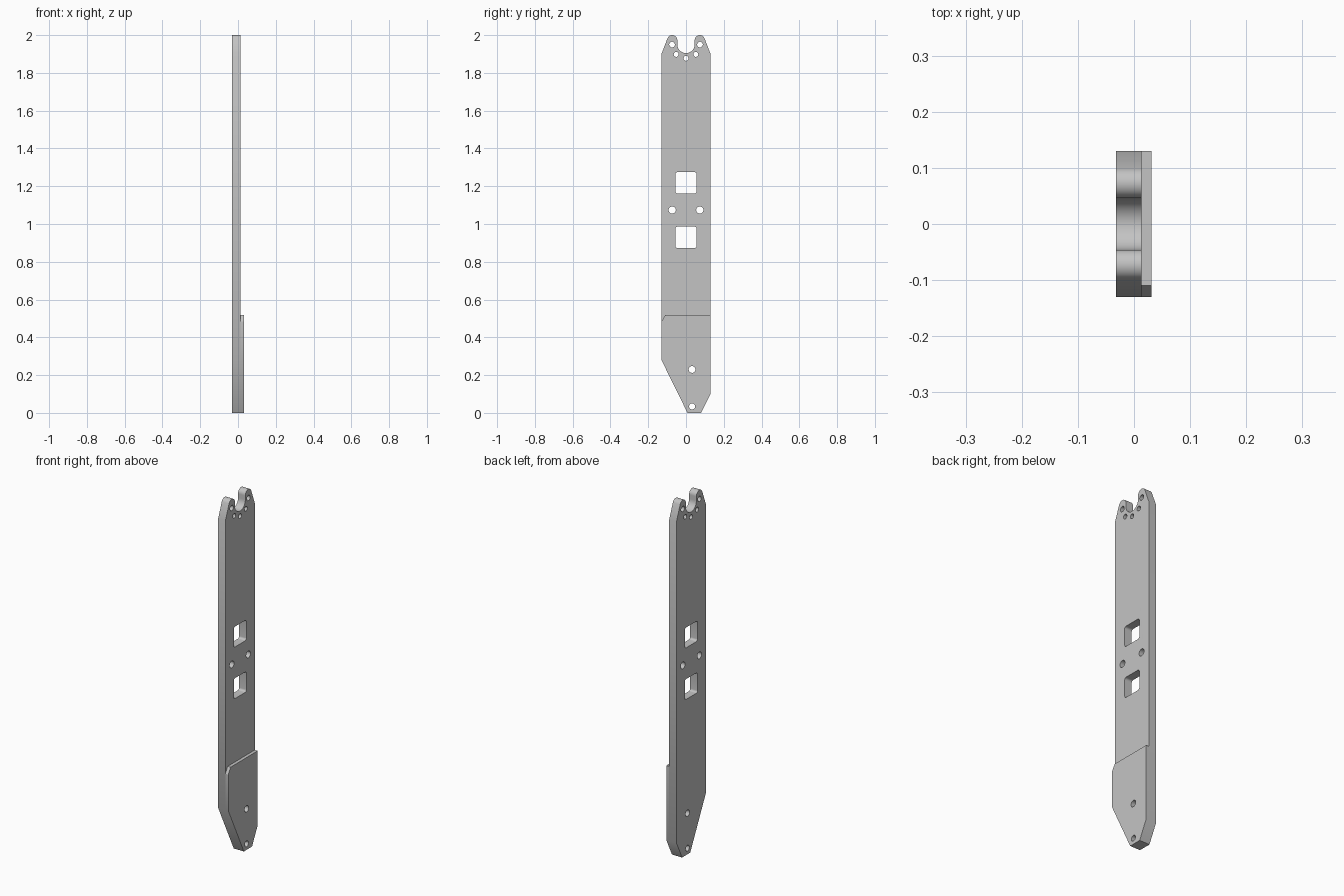
import bpy, bmesh
from math import sin, cos, radians
from mathutils import Matrix

cube = bpy.data.objects.get("Cube")
if cube:
    bpy.data.objects.remove(cube)

grey = bpy.data.materials.new("plain grey")
grey.use_nodes = True
colour = (0.55, 0.55, 0.55, 1)
grey.diffuse_color = colour
grey.node_tree.nodes["Principled BSDF"].inputs["Base Color"].default_value = colour

HALF = 0.13      # half width of the plate
TIP = 0.27       # height where the pointed foot begins


def arc(cy, cz, r, start, end, steps=16):
    angles = [radians(start + (end - start) * i / steps) for i in range(steps + 1)]
    return [(cy + r * cos(a), cz + r * sin(a)) for a in angles]


def hole(cy, cz, r):
    return arc(cy, cz, r, 0, 360, 32)[:-1]


def window(cz, half_w=0.056, half_h=0.057, r=0.012):
    w, h = half_w - r, half_h - r
    corners = [(w, h), (-w, h), (-w, -h), (w, -h)]
    return [p for i, (y, z) in enumerate(corners)
            for p in arc(y, cz + z, r, 90 * i, 90 * i + 90, 6)]


def plate(name, loops, x0, x1):
    """Fill the (y, z) loops, first one outside, and thicken them from x0 to x1."""
    curve = bpy.data.curves.new(name + " profile", 'CURVE')
    curve.dimensions = '2D'
    curve.fill_mode = 'BOTH'
    curve.extrude = (x1 - x0) / 2
    for loop in loops:
        spline = curve.splines.new('POLY')
        spline.points.add(len(loop) - 1)
        for point, (y, z) in zip(spline.points, loop):
            point.co = (y, z, 0, 1)
        spline.use_cyclic_u = True
    helper = bpy.data.objects.new(name + " profile", curve)
    bpy.context.scene.collection.objects.link(helper)
    bpy.context.view_layer.update()
    depsgraph = bpy.context.evaluated_depsgraph_get()
    mesh = bpy.data.meshes.new_from_object(helper.evaluated_get(depsgraph))
    bpy.data.objects.remove(helper)

    # Stand the profile up: drawn x, y, z become y, z, x
    mesh.transform(Matrix(((0, 0, 1, (x0 + x1) / 2), (1, 0, 0, 0),
                           (0, 1, 0, 0), (0, 0, 0, 1))))
    bm = bmesh.new()
    bm.from_mesh(mesh)
    bmesh.ops.remove_doubles(bm, verts=bm.verts, dist=0.00005)
    bmesh.ops.recalc_face_normals(bm, faces=bm.faces)
    bm.to_mesh(mesh)
    bm.free()
    mesh.materials.clear()
    mesh.materials.append(grey)
    obj = bpy.data.objects.new(name, mesh)
    bpy.context.scene.collection.objects.link(obj)
    bpy.ops.object.select_all(action='DESELECT')
    obj.select_set(True)
    bpy.context.view_layer.objects.active = obj
    bpy.ops.object.shade_smooth_by_angle(angle=radians(30))
    return obj


# Pointed foot shared by both layers
foot = [(-HALF, 0.28), (0.008, 0), (0.08, 0), (HALF, 0.1)]
foot_holes = [hole(0.032, 0.23, 0.018), hole(0.032, 0.034, 0.016)]

# Forked top: rounded horn, round notch, mirrored horn
horn = arc(-0.073, 1.973, 0.027, 158, 0)
notch = arc(0, 1.951, 0.046, 180, 360, 24)
other_horn = [(-y, z) for y, z in reversed(horn)]
fork = [(-HALF, 1.9)] + horn + notch + other_horn + [(HALF, 1.9)]

# Holes around the notch and beside the windows
holes = [hole(0, 1.877, 0.013)]
for side in (-1, 1):
    holes += [hole(side * 0.074, 1.95, 0.015),
              hole(side * 0.052, 1.898, 0.013),
              hole(side * 0.073, 1.074, 0.019)]

windows = [window(1.218), window(0.929)]
plate("main_plate", [foot + fork[::-1]] + foot_holes + holes + windows, -0.032, 0.013)

# Thin doubler with one clipped corner
doubler = foot + [(HALF, 0.517), (-0.11, 0.517), (-HALF, 0.483)]
plate("foot_doubler", [doubler] + foot_holes, 0.013, 0.031)
